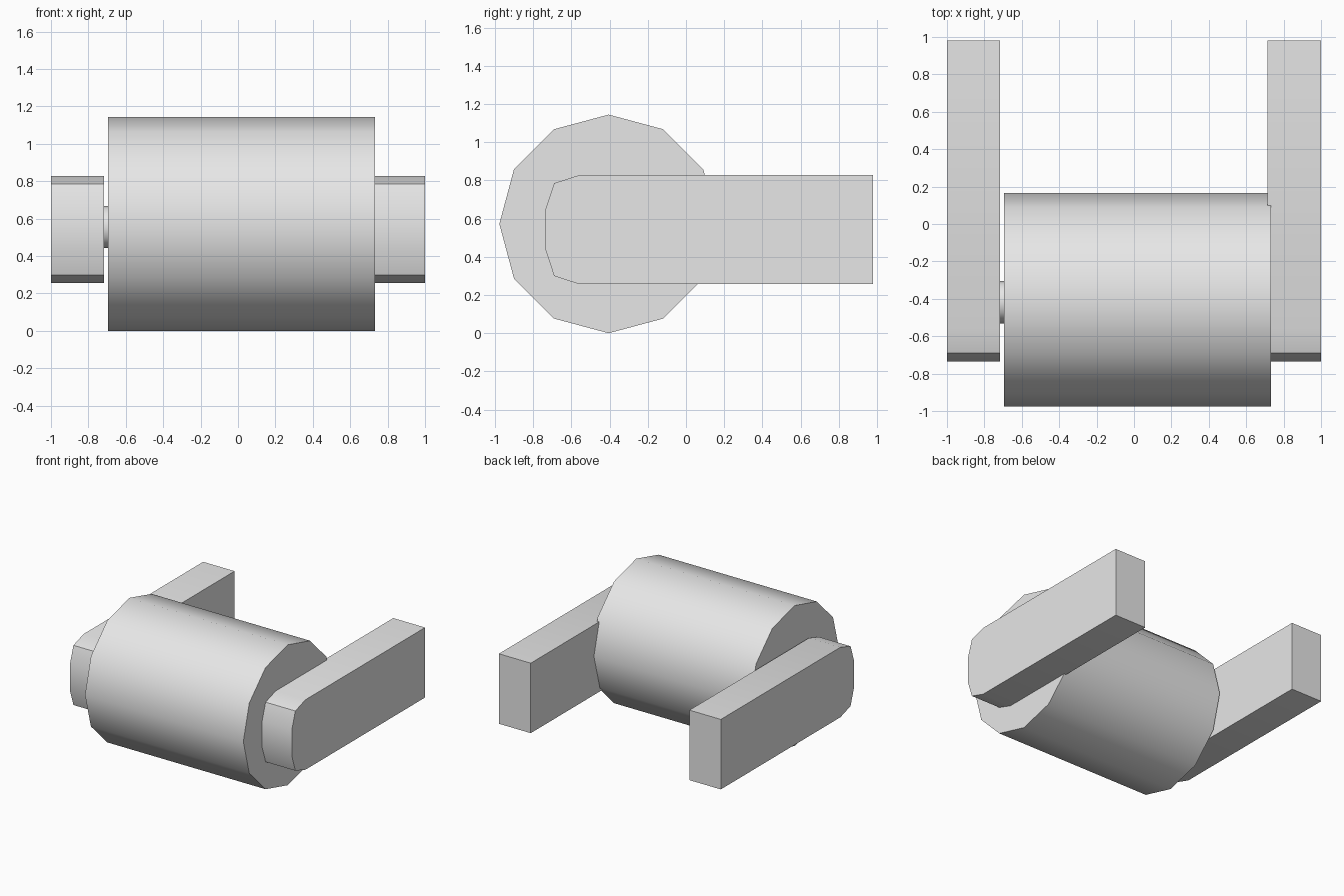
import bpy
import bmesh
import math
from mathutils import Vector

cube = bpy.data.objects.get("Cube")
if cube:
    bpy.data.objects.remove(cube, do_unlink=True)

grey = bpy.data.materials.new("light_grey")
grey.use_nodes = True
grey.diffuse_color = (0.8, 0.8, 0.8, 1)
grey.node_tree.nodes["Principled BSDF"].inputs["Base Color"].default_value = (0.8, 0.8, 0.8, 1)


def extrude_x(name, profile, x0, x1):
    """Extrude a closed (y, z) profile from x0 to x1, rounding shallow edges."""
    bm = bmesh.new()
    face = bm.faces.new([bm.verts.new((x0, y, z)) for y, z in profile])
    ext = bmesh.ops.extrude_face_region(bm, geom=[face])
    verts = [g for g in ext["geom"] if isinstance(g, bmesh.types.BMVert)]
    bmesh.ops.translate(bm, verts=verts, vec=Vector((x1 - x0, 0, 0)))
    # make sure both end caps exist
    bmesh.ops.holes_fill(bm, edges=bm.edges[:], sides=0)
    bmesh.ops.recalc_face_normals(bm, faces=bm.faces[:])
    mesh = bpy.data.meshes.new(name)
    bm.to_mesh(mesh)
    bm.free()
    mesh.materials.append(grey)
    obj = bpy.data.objects.new(name, mesh)
    bpy.context.collection.objects.link(obj)
    bpy.ops.object.select_all(action='DESELECT')
    obj.select_set(True)
    bpy.context.view_layer.objects.active = obj
    bpy.ops.object.shade_smooth_by_angle(angle=math.radians(40))
    return obj


def circle(y, z, radius, sides=12):
    steps = [math.tau * i / sides for i in range(sides)]
    return [(y + radius * math.cos(a), z + radius * math.sin(a)) for a in steps]


# Roller drum and the axle it turns on
extrude_x("roller", circle(-0.405, 0.572, 0.572), -0.695, 0.732)
extrude_x("axle", circle(-0.418, 0.556, 0.113), -0.74, 0.75)

# Side arms: square at the back, rounded at the front
mid = 0.542
upper = [(0.98, 0.285), (-0.56, 0.285), (-0.69, 0.243), (-0.735, 0.107)]
arm = [(y, mid + h) for y, h in upper] + [(y, mid - h) for y, h in reversed(upper)]
extrude_x("left_arm", arm, 0.713, 1.0)
extrude_x("right_arm", arm, -1.0, -0.717)
